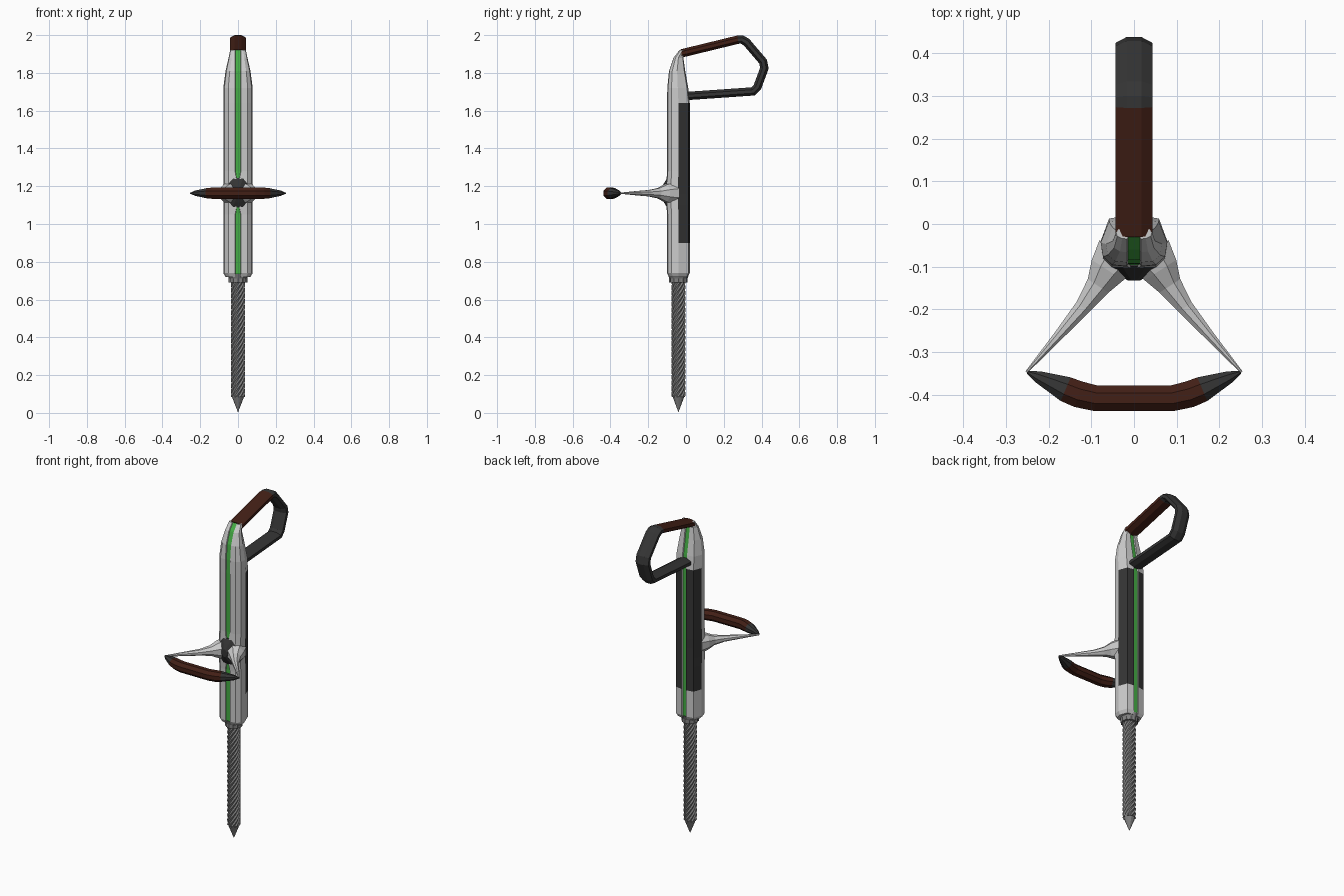
import bpy
from math import sin, cos, pi
from mathutils import Vector

if "Cube" in bpy.data.objects:
    bpy.data.objects.remove(bpy.data.objects["Cube"])


def material(name, rgb):
    m = bpy.data.materials.new(name)
    m.diffuse_color = (*rgb, 1)
    m.use_nodes = True
    m.node_tree.nodes["Principled BSDF"].inputs["Base Color"].default_value = m.diffuse_color
    return m


GREY = material("light_grey", (0.55, 0.55, 0.55))
STEEL = material("steel", (0.22, 0.22, 0.22))
DARK = material("dark_rubber", (0.035, 0.035, 0.035))
BROWN = material("brown_grip", (0.055, 0.014, 0.008))
GREEN = material("green_strip", (0.06, 0.42, 0.06))


def loft(name, rings, mats, pick=lambda i, j: 0):
    """Skin a stack of equal rings; pick(span, side) gives the material slot."""
    n = len(rings[0])
    faces, slots = [], []
    for i in range(len(rings) - 1):
        for j in range(n):
            k = (j + 1) % n
            faces.append((i * n + j, i * n + k, (i + 1) * n + k, (i + 1) * n + j))
            slots.append(pick(i, j))
    last = (len(rings) - 1) * n
    faces += [tuple(reversed(range(n))), tuple(range(last, last + n))]
    slots += [pick(0, 1), pick(len(rings) - 2, 1)]
    me = bpy.data.meshes.new(name)
    me.from_pydata([tuple(p) for r in rings for p in r], [], faces)
    for m in mats:
        me.materials.append(m)
    for f, s in zip(me.polygons, slots):
        f.material_index = s
    ob = bpy.data.objects.new(name, me)
    bpy.context.collection.objects.link(ob)
    bpy.context.view_layer.objects.active = ob
    bpy.ops.object.mode_set(mode='EDIT')
    bpy.ops.mesh.select_all(action='SELECT')
    bpy.ops.mesh.normals_make_consistent(inside=False)
    bpy.ops.object.mode_set(mode='OBJECT')
    return ob


def tube(name, path, radii, up, mats, pick=lambda i, j: 0, n=8):
    """Mitred tube; radii are (along up, across up) for each path point."""
    pts = [Vector(p) for p in path]
    up = Vector(up)
    rings = []
    for i, p in enumerate(pts):
        a = (p - pts[max(i - 1, 0)]).normalized()
        b = (pts[min(i + 1, len(pts) - 1)] - p).normalized()
        t = (a + b).normalized()
        mitre = 1 / max(t.dot(a), t.dot(b))
        side = t.cross(up).normalized()
        ru, rs = (r / cos(pi / n) for r in radii[i])
        rings.append([p + up * ru * cos((j + .5) * 2 * pi / n)
                      + side * rs * mitre * sin((j + .5) * 2 * pi / n) for j in range(n)])
    return loft(name, rings, mats, pick)


def disc(z, r, n, r2=None, turn=0):
    """Ring around the drill axis, optionally alternating two radii."""
    return [(rr * cos(a), -0.04 + rr * sin(a), z) for j in range(n)
            for a in [turn + 2 * pi * j / n] for rr in [r2 if r2 and j % 2 else r]]


# main housing: faceted section with a green groove front and back
def section(z, hw, yf, yb, w):
    d = yb - yf
    half = [(w * .85, yf + .006), (w, yf), (.66 * hw, yf + .03 * d), (.93 * hw, yf + .2 * d),
            (hw, yf + .5 * d), (.75 * hw, yf + .94 * d), (.015, yb), (.012, yb - .006)]
    return [(x, y, z) for x, y in half] + [(-x, y, z) for x, y in reversed(half)]


S = .016
stations = [(.72, .066, -.09, .01, S), (.74, .078, -.1, .02, S), (.9, .078, -.1, .02, S),
            (1.05, .078, -.1, .02, S), (1.1, .078, -.104, .02, .005),
            (1.16, .078, -.11, .02, .005), (1.22, .078, -.104, .02, .005),
            (1.28, .078, -.1, .02, S), (1.64, .078, -.1, .02, S), (1.72, .078, -.099, .012, S),
            (1.81, .066, -.09, -.004, S), (1.88, .05, -.066, -.014, S), (1.92, .042, -.035, -.004, S)]


def housing_mat(i, j):
    if j in (7, 15):
        return 2
    return 1 if j in (4, 5, 9, 10) and 2 <= i <= 7 else 0


loft("housing", [section(*s) for s in stations], [GREY, DARK, GREEN], housing_mat)

# drill: collar, twisted fluted shaft, pointed tip
loft("drill_collar", [disc(.69, .049, 24, .045), disc(.712, .049, 24, .045),
                      disc(.735, .056, 24)], [STEEL])
loft("drill_shaft", [disc(.085 + .615 * i / 60, .037, 20, .031, 13 * i / 60)
                     for i in range(61)], [STEEL])
loft("drill_tip", [disc(.005, .001, 10), disc(.09, .034, 10), disc(.1, .028, 10)], [STEEL])

# top carrying loop: brown upper bar, dark remainder
loop = [(-.025, 1.903), (.275, 1.976), (.295, 1.977), (.32, 1.963), (.408, 1.86),
        (.415, 1.825), (.378, 1.725), (.355, 1.702), (-.02, 1.676)]
tube("carry_handle", [(0, y, z) for y, z in loop], [(.043, .022)] * len(loop), (1, 0, 0),
     [BROWN, DARK], lambda i, j: 0 if i == 0 else 1)

# dark hub on the front of the housing
hub = [(-.05, .07, .05), (-.075, .08, .075), (-.1, .066, .078), (-.117, .04, .05), (-.132, .015, .022)]
loft("arm_hub", [[(rx * cos(j * pi / 4 + pi / 8) * 1.08, y, 1.165 + rz * sin(j * pi / 4 + pi / 8) * 1.08)
                  for j in range(8)] for y, rx, rz in hub], [DARK])

# flared arms reaching to the front grip
for s, side in ((1, "right"), (-1, "left")):
    tube("grip_arm_" + side,
         [(s * x, y, 1.163) for x, y in ((.035, -.07), (.062, -.108), (.084, -.145), (.12, -.195),
                                         (.18, -.265), (.252, -.347))],
         [(.058, .056), (.046, .044), (.027, .029), (.017, .019), (.011, .011), (.003, .003)],
         (0, 0, 1), [GREY])

# bowed front grip with dark tapered ends
half = [(.25, -.347, .003, .003), (.225, -.358, .014, .014), (.16, -.387, .027, .03),
        (.13, -.399, .03, .031), (.09, -.408, .03, .03)]
bow = [(-x, y, a, b) for x, y, a, b in half] + half[::-1]
tube("front_grip", [(x, y, 1.163) for x, y, a, b in bow], [(a, b) for x, y, a, b in bow],
     (0, 0, 1), [BROWN, DARK], lambda i, j: 1 if i < 2 or i > 6 else 0)
